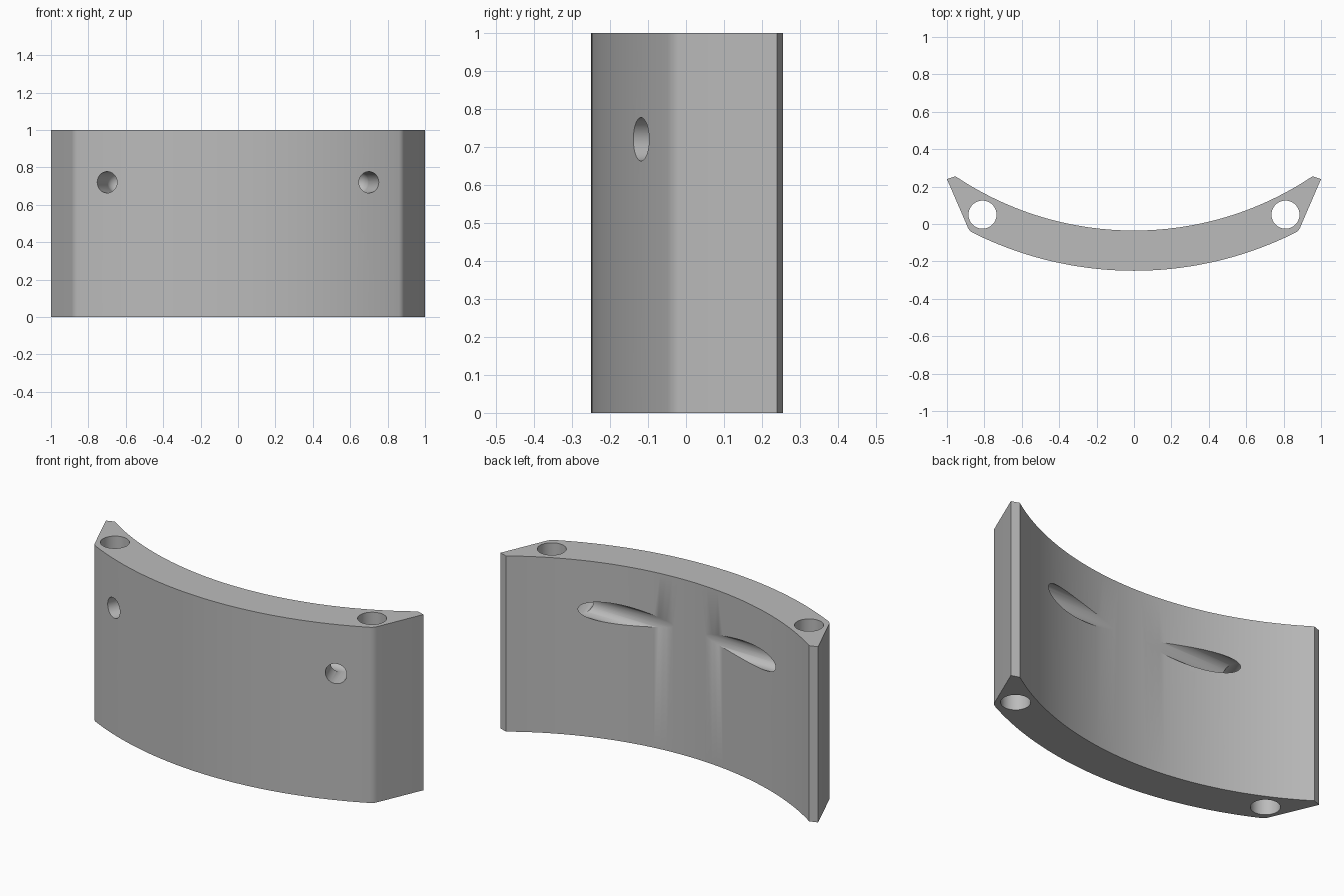
import bpy, bmesh
from math import sin, cos, asin, pi
from mathutils import Vector

if "Cube" in bpy.data.objects:
    bpy.data.objects.remove(bpy.data.objects["Cube"], do_unlink=True)

grey = bpy.data.materials.new("plain grey")
grey.use_nodes = True
colour = (0.5, 0.5, 0.5, 1)
grey.diffuse_color = colour
grey.node_tree.nodes["Principled BSDF"].inputs["Base Color"].default_value = colour

CENTRE_Y, R_OUT, R_IN = 1.68, 1.93, 1.715


def arc(radius, half_width, steps):
    """Points of a shallow arc from -half_width to +half_width."""
    a = asin(half_width / radius)
    angles = [a * (2 * i / steps - 1) for i in range(steps + 1)]
    return [Vector((radius * sin(t), CENTRE_Y - radius * cos(t))) for t in angles]


def make_object(name, bm):
    bmesh.ops.recalc_face_normals(bm, faces=bm.faces)
    mesh = bpy.data.meshes.new(name)
    bm.to_mesh(mesh)
    bm.free()
    mesh.materials.append(grey)
    obj = bpy.data.objects.new(name, mesh)
    bpy.context.collection.objects.link(obj)
    return obj


def cylinder_cutter(name, start, end, radius):
    start, end = Vector(start), Vector(end)
    axis = end - start
    bm = bmesh.new()
    bmesh.ops.create_cone(bm, cap_ends=True, segments=48, radius1=radius,
                          radius2=radius, depth=axis.length)
    turn = Vector((0, 0, 1)).rotation_difference(axis).to_matrix()
    bmesh.ops.rotate(bm, verts=bm.verts, matrix=turn)
    bmesh.ops.translate(bm, verts=bm.verts, vec=(start + end) / 2)
    return make_object(name, bm)


def ball_cutter(name, centre, radius):
    bm = bmesh.new()
    bmesh.ops.create_uvsphere(bm, u_segments=48, v_segments=24, radius=radius)
    bmesh.ops.translate(bm, verts=bm.verts, vec=centre)
    return make_object(name, bm)


# Curved plate profile: outer arc, rounded corner, bevelled tip, inner arc
outer = arc(R_OUT, 0.86, 48)
corner, tip = Vector((0.88, -0.038)), Vector((1.0, 0.24))
leave = corner.lerp(tip, 0.07)
rounding = []
for i in range(1, 7):
    t = i / 6
    rounding.append(outer[-1] * (1 - t) ** 2 + corner * 2 * t * (1 - t) + leave * t * t)
right_end = rounding + [tip]
left_end = [Vector((-p.x, p.y)) for p in right_end]
profile = outer + right_end + arc(R_IN, 0.955, 56)[::-1] + left_end[::-1]

bm = bmesh.new()
base = bm.faces.new([bm.verts.new((p.x, p.y, 0)) for p in profile])
lifted = bmesh.ops.extrude_face_region(bm, geom=[base], use_keep_orig=True)
bmesh.ops.translate(bm, vec=(0, 0, 1),
                    verts=[v for v in lifted["geom"] if isinstance(v, bmesh.types.BMVert)])
plate = make_object("curved_plate", bm)

# Vertical end holes and bent cord channels, mirrored left and right
Z, BORE = 0.72, 0.057
cutters = []
for side, s in (("left", 1), ("right", -1)):
    bend = (s * 0.645, 0.025, Z)
    cutters += [
        cylinder_cutter(side + "_end_hole_cutter", (s * 0.81, 0.05, -0.1),
                        (s * 0.81, 0.05, 1.1), 0.075),
        cylinder_cutter(side + "_front_hole_cutter", (s * 0.735, -0.21, Z), bend, BORE),
        ball_cutter(side + "_bend_cutter", bend, BORE),
        cylinder_cutter(side + "_slot_cutter", bend, (s * 0.02, 0.025, Z), BORE),
    ]

for cutter in cutters:
    cutter.hide_render = True
    cut = plate.modifiers.new(cutter.name, "BOOLEAN")
    cut.operation, cut.solver, cut.object = "DIFFERENCE", "EXACT", cutter

bpy.ops.object.select_all(action="DESELECT")
bpy.context.view_layer.objects.active = plate
plate.select_set(True)
for name in [m.name for m in plate.modifiers]:
    bpy.ops.object.modifier_apply(modifier=name)
for cutter in cutters:
    bpy.data.objects.remove(cutter, do_unlink=True)
bpy.ops.object.shade_smooth_by_angle(angle=pi / 6)
